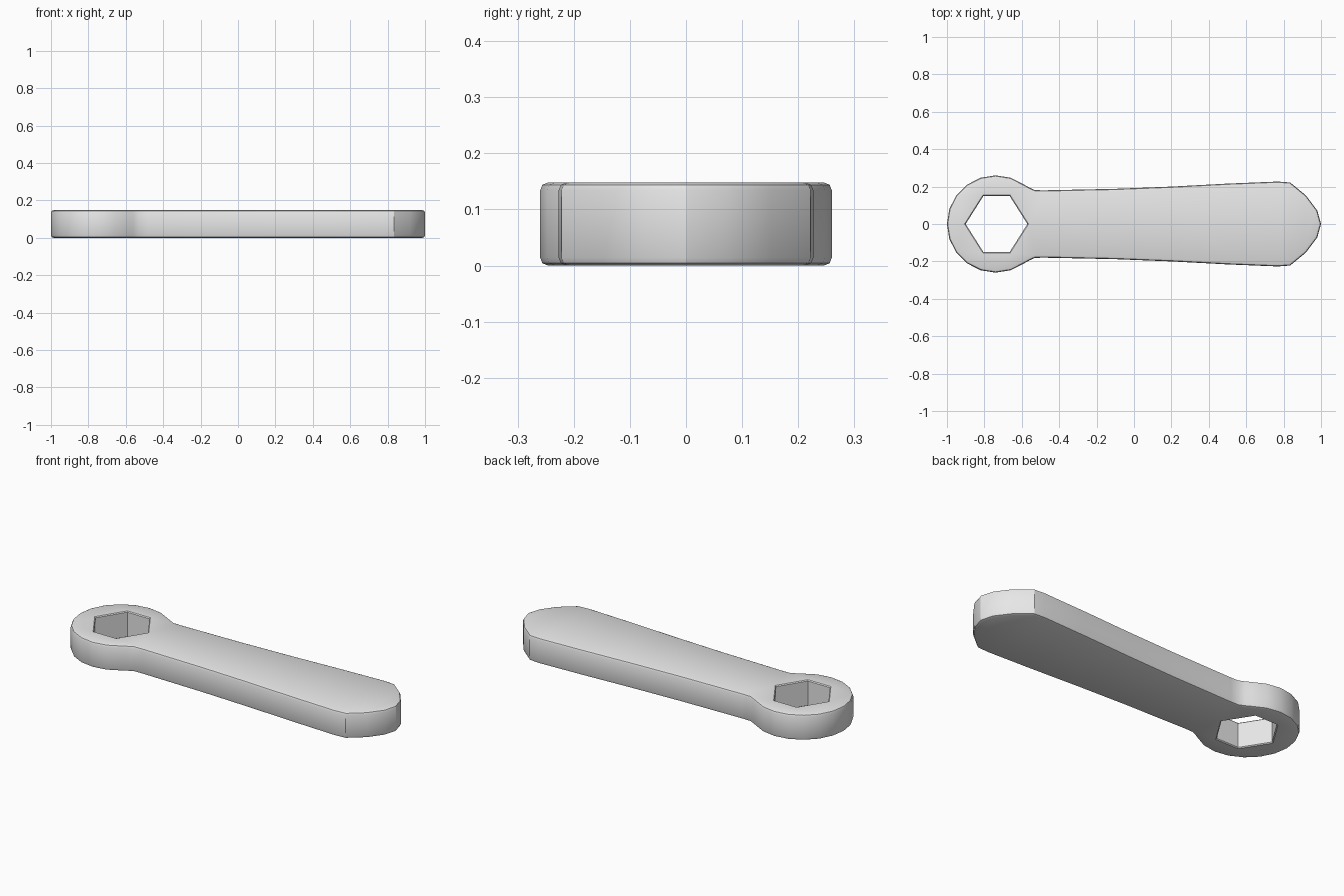
import bpy
import bmesh
from math import cos, sin, radians
from mathutils import Vector

if "Cube" in bpy.data.objects:
    bpy.data.objects.remove(bpy.data.objects["Cube"], do_unlink=True)

THICK = 0.148
HEAD_X, HEAD_R = -0.74, 0.26

# Plain grey metal
metal = bpy.data.materials.new("grey metal")
metal.use_nodes = True
metal.diffuse_color = (0.8, 0.8, 0.8, 1)
metal.node_tree.nodes["Principled BSDF"].inputs["Base Color"].default_value = (0.8, 0.8, 0.8, 1)


def mirrored(half):
    """Close a half outline by mirroring it across the long axis."""
    return half + [(x, -y) for x, y in reversed(half) if abs(y) > 1e-4]


def add_loop(bm, points):
    verts = [bm.verts.new((x, y, 0)) for x, y in points]
    return [bm.edges.new((v, verts[i - 1])) for i, v in enumerate(verts)]


def bevel_rims(bm, inside, offset, segments):
    """Round the top and bottom rims, either of the socket or of the outside."""
    rims = []
    for e in bm.edges:
        flat = abs(e.verts[0].co.z - e.verts[1].co.z) < 1e-5
        in_socket = all((v.co.xy - Vector((HEAD_X, 0))).length < 0.19 for v in e.verts)
        if flat and in_socket == inside and e.calc_face_angle(0) > 1.4:
            rims.append(e)
    bmesh.ops.bevel(bm, geom=rims, offset=offset, segments=segments,
                    profile=0.5, affect='EDGES', clamp_overlap=True)


# Outline: round head, neck, flared handle, blunt rounded tip
head = [(HEAD_X + HEAD_R * cos(radians(a)), HEAD_R * sin(radians(a)))
        for a in range(180, 49, -18)]
handle = [(-0.56, 0.195), (-0.53, 0.181), (-0.48, 0.18), (-0.1, 0.188), (0.2, 0.2),
          (0.5, 0.216), (0.77, 0.227), (0.835, 0.222),
          (0.92, 0.152), (0.98, 0.072), (1.0, 0)]
socket = [(-0.9, 0), (-0.805, 0.15), (-0.665, 0.15), (-0.57, 0)]

# Flat plate with a six-sided socket, extruded and rounded at the rims
bm = bmesh.new()
edges = add_loop(bm, mirrored(head + handle)) + add_loop(bm, mirrored(socket))
bmesh.ops.triangle_fill(bm, use_beauty=True, use_dissolve=False, edges=edges, normal=(0, 0, 1))
extruded = bmesh.ops.extrude_face_region(bm, geom=bm.faces[:], use_keep_orig=True)
top = [g for g in extruded["geom"] if isinstance(g, bmesh.types.BMVert)]
bmesh.ops.translate(bm, verts=top, vec=(0, 0, THICK))
bmesh.ops.recalc_face_normals(bm, faces=bm.faces[:])
bevel_rims(bm, False, 0.014, 2)
bevel_rims(bm, True, 0.005, 1)
bmesh.ops.recalc_face_normals(bm, faces=bm.faces[:])

mesh = bpy.data.meshes.new("wrench_body")
bm.to_mesh(mesh)
bm.free()
mesh.materials.append(metal)
wrench = bpy.data.objects.new("wrench_body", mesh)
bpy.context.collection.objects.link(wrench)

# Smooth sides with crisp tip corners and socket edges
bpy.ops.object.select_all(action='DESELECT')
wrench.select_set(True)
bpy.context.view_layer.objects.active = wrench
bpy.ops.object.shade_smooth_by_angle(angle=radians(28))
